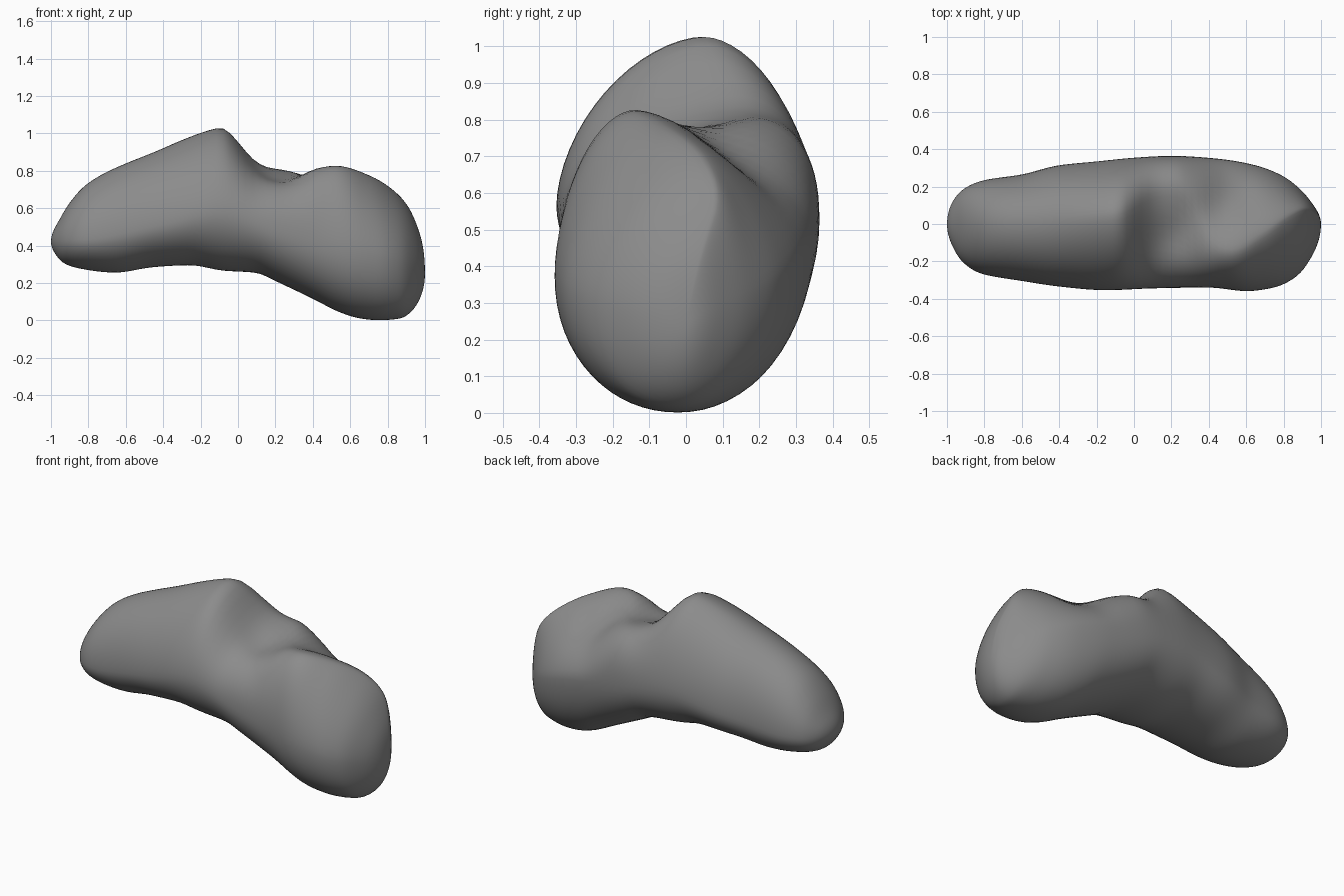
import bpy, math

if "Cube" in bpy.data.objects:
    bpy.data.objects.remove(bpy.data.objects["Cube"])

# Profiles along the length: (x, value) knots
TOP = [(-1, .42), (-.96, .53), (-.9, .63), (-.82, .72), (-.72, .785), (-.6, .84), (-.45, .9),
       (-.3, .965), (-.18, 1.01), (-.08, 1.035), (0, .955), (.1, .845), (.18, .815), (.28, .81),
       (.4, .822), (.52, .83), (.7, .778), (.83, .698), (.91, .61), (.96, .5), (.99, .39), (1, .25)]
BOTTOM = [(-1, .42), (-.98, .36), (-.93, .305), (-.85, .278), (-.65, .255), (-.45, .285),
          (-.25, .295), (-.08, .265), (.1, .255), (.2, .21), (.4, .115), (.55, .04), (.65, .01),
          (.75, 0), (.87, .01), (.92, .04), (.97, .11), (1, .25)]
FRONT = [(-1, 0), (-.97, -.12), (-.92, -.2), (-.82, -.265), (-.6, -.305), (-.4, -.335),
         (-.15, -.355), (.1, -.345), (.4, -.34), (.6, -.36), (.75, -.34), (.87, -.28),
         (.95, -.175), (1, 0)]
BACK = [(-1, 0), (-.97, .12), (-.9, .195), (-.8, .235), (-.6, .265), (-.4, .315), (-.2, .335),
        (0, .355), (.2, .365), (.45, .35), (.65, .315), (.8, .255), (.9, .175), (.96, .1), (1, 0)]
# Ridge position across the body, heights of the widest points, roundness of the quadrants
RIDGE = [(-1, 0), (-.7, 0), (-.08, .05), (.1, .14), (.22, .16), (.33, .04), (.42, -.1), (.52, -.14),
         (.7, -.05), (.83, .04), (.92, .08), (1, 0)]
MID_FRONT = [(-1, .42), (-.8, .43), (-.4, .51), (-.1, .57), (.2, .48), (.5, .4), (.75, .34), (1, .25)]
MID_BACK = [(-1, .42), (-.8, .43), (-.4, .5), (-.1, .55), (.2, .52), (.5, .47), (.75, .39),
            (.92, .31), (1, .25)]
ROUND_FRONT = [(-1, 2), (-.6, 1.95), (-.1, 1.72), (.08, 2), (.22, 2.4), (.35, 2.3), (.5, 1.85),
               (.8, 1.7), (1, 2)]
ROUND_BACK = [(-1, 2), (-.6, 2.05), (-.1, 1.75), (.22, 2.4), (.35, 2.1), (.5, 1.6), (.8, 1.5), (1, 2)]
LOW_FRONT = [(-1, 2), (-.6, 1.9), (0, 2), (.5, 2.15), (.8, 2.1), (1, 2)]
LOW_BACK = [(-1, 2), (-.6, 2.05), (0, 2.1), (.5, 2.3), (.8, 2.1), (1, 2)]


def curve(knots, t):
    """Smooth interpolation, measured by the angle t where x = -cos(t)."""
    ts = [math.acos(-k[0]) for k in knots]
    vs = [k[1] for k in knots]
    n = len(ts)
    i = max(j for j in range(n - 1) if ts[j] <= t + 1e-9)

    def slope(j):
        if j in (0, n - 1):
            a, b = (0, 1) if j == 0 else (n - 2, n - 1)
            return (vs[b] - vs[a]) / (ts[b] - ts[a])
        d0 = (vs[j] - vs[j - 1]) / (ts[j] - ts[j - 1])
        d1 = (vs[j + 1] - vs[j]) / (ts[j + 1] - ts[j])
        return 0 if d0 * d1 <= 0 else 2 * d0 * d1 / (d0 + d1)

    h = ts[i + 1] - ts[i]
    u = (t - ts[i]) / h
    return ((2 * u**3 - 3 * u**2 + 1) * vs[i] + (u**3 - 2 * u**2 + u) * h * slope(i)
            + (3 * u**2 - 2 * u**3) * vs[i + 1] + (u**3 - u**2) * h * slope(i + 1))


def hollow(x, y):
    """Depth of the shallow channel running diagonally behind the right-hand ridge."""
    ax, ay, bx, by = .22, -.06, .55, .14
    dx, dy = bx - ax, by - ay
    u = min(max(((x - ax) * dx + (y - ay) * dy) / (dx * dx + dy * dy), 0), 1)
    d2 = (x - ax - u * dx) ** 2 + (y - ay - u * dy) ** 2
    return .045 * math.exp(-d2 / .014)


def section(t, sides):
    """Lopsided rounded cross-section made of four quadrants."""
    x = -math.cos(t)
    top, bot, yf, yb, ridge, mf, mb, rf, rb, lf, lb = (curve(k, t) for k in (
        TOP, BOTTOM, FRONT, BACK, RIDGE, MID_FRONT, MID_BACK, ROUND_FRONT, ROUND_BACK,
        LOW_FRONT, LOW_BACK))
    ridge = min(max(ridge, yf * .6), yb * .6)
    keel = (yf + yb) / 3
    ring = []
    for i in range(sides):
        a = 2 * math.pi * i / sides
        c, s = math.cos(a), math.sin(a)
        side, mid, up, low = (yb, mb, rb, lb) if c >= 0 else (yf, mf, rf, lf)
        mid = min(max(mid, bot + .3 * (top - bot)), bot + .7 * (top - bot))
        centre, end = (ridge, top) if s >= 0 else (keel, bot)
        e = 2 / (up if s >= 0 else low)
        y = centre + (side - centre) * abs(c) ** e
        z = mid + (end - mid) * abs(s) ** e
        if s > 0:
            z -= hollow(x, y) * min(1, s * 2)
        ring.append((x, y, z))
    return ring


# Body: sections lofted along x and closed by a point at each end
STATIONS, SIDES = 80, 64
verts = [(-1, 0, .42)]
for k in range(1, STATIONS):
    verts += section(math.pi * k / STATIONS, SIDES)
verts.append((1, 0, .25))
last = len(verts) - 1
faces = []
for i in range(SIDES):
    j = (i + 1) % SIDES
    faces.append((0, 1 + j, 1 + i))
    for k in range(STATIONS - 2):
        a, b = 1 + k * SIDES, 1 + (k + 1) * SIDES
        faces.append((a + i, a + j, b + j, b + i))
    b = 1 + (STATIONS - 2) * SIDES
    faces.append((b + i, b + j, last))

mesh = bpy.data.meshes.new("stone_body")
mesh.from_pydata(verts, [], faces)
mesh.shade_smooth()
body = bpy.data.objects.new("stone_body", mesh)
bpy.context.collection.objects.link(body)

# Slight smoothing of the quadrant seams
smooth = body.modifiers.new("soften", 'SMOOTH')
smooth.factor = .5
smooth.iterations = 4

grey = bpy.data.materials.new("stone grey")
grey.diffuse_color = (.26, .26, .26, 1)
grey.use_nodes = True
grey.node_tree.nodes["Principled BSDF"].inputs["Base Color"].default_value = grey.diffuse_color
mesh.materials.append(grey)
